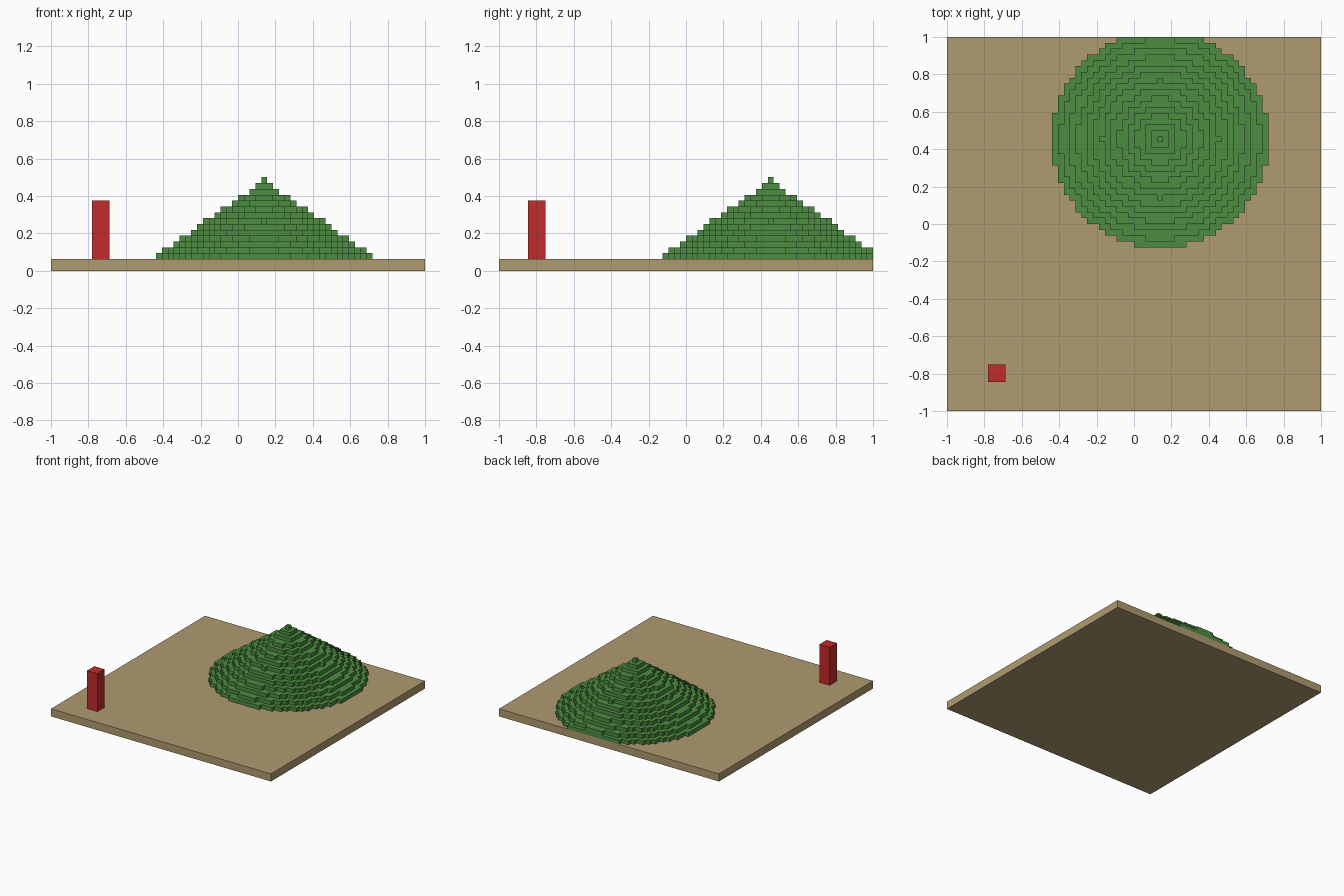
import bpy, bmesh, math

if "Cube" in bpy.data.objects:
    bpy.data.objects.remove(bpy.data.objects["Cube"], do_unlink=True)

CELL = 2 / 64            # one voxel
GROUND = 2 * CELL        # top of the ground slab


def material(name, rgb):
    mat = bpy.data.materials.new(name)
    mat.use_nodes = True
    mat.diffuse_color = (*rgb, 1)
    mat.node_tree.nodes["Principled BSDF"].inputs["Base Color"].default_value = (*rgb, 1)
    return mat


def add_object(name, bm, mat):
    bmesh.ops.recalc_face_normals(bm, faces=bm.faces)
    mesh = bpy.data.meshes.new(name)
    bm.to_mesh(mesh)
    bm.free()
    mesh.materials.append(mat)
    obj = bpy.data.objects.new(name, mesh)
    bpy.context.collection.objects.link(obj)
    return obj


def box(name, low, high, mat):
    """Box between two corners given in voxel units."""
    bm = bmesh.new()
    bmesh.ops.create_cube(bm, size=1)
    for v in bm.verts:
        v.co = [CELL * (h if c > 0 else l) for c, l, h in zip(v.co, low, high)]
    return add_object(name, bm, mat)


def disc_outline(radius, last_row):
    """Stepped outline of a voxel disc, cut off behind last_row."""
    reach = math.floor(radius + 1e-6)
    right = []
    for row in range(-reach, min(reach, last_row) + 1):
        half = math.floor(math.sqrt(max(radius ** 2 - row ** 2, 0)) + 1e-6) + 0.5
        if right and right[-1][0] == half:
            right.pop()                      # extend the straight edge
        else:
            right.append((half, row - 0.5))
        right.append((half, row + 0.5))
    return right + [(-x, y) for x, y in reversed(right)]


tan = material("sand tan", (0.434, 0.328, 0.162))
green = material("grass green", (0.074, 0.262, 0.053))
red = material("post red", (0.539, 0.025, 0.025))

# Ground slab and post
box("ground_slab", (-32, -32, 0), (32, 32, 2), tan)
box("red_post", (-25, -27, 2), (-22, -24, 12), red)

# Stepped cone hill: one extruded voxel disc per layer, cut by the slab's back edge
LAYERS, SPREAD = 14, 20
CENTRE_X, CENTRE_Y = 4.5, 14.5
hill = bmesh.new()
for layer in range(LAYERS):
    radius = SPREAD * (LAYERS - 1 - layer) / LAYERS
    outline = disc_outline(radius, last_row=17)
    z = GROUND + layer * CELL
    rings = [[hill.verts.new(((CENTRE_X + x) * CELL, (CENTRE_Y + y) * CELL, height))
              for x, y in outline] for height in (z, z + CELL)]
    bottom, top = rings
    hill.faces.new(top)
    hill.faces.new(bottom[::-1])
    for i in range(len(outline)):
        hill.faces.new((bottom[i - 1], bottom[i], top[i], top[i - 1]))
add_object("stepped_hill", hill, green)
